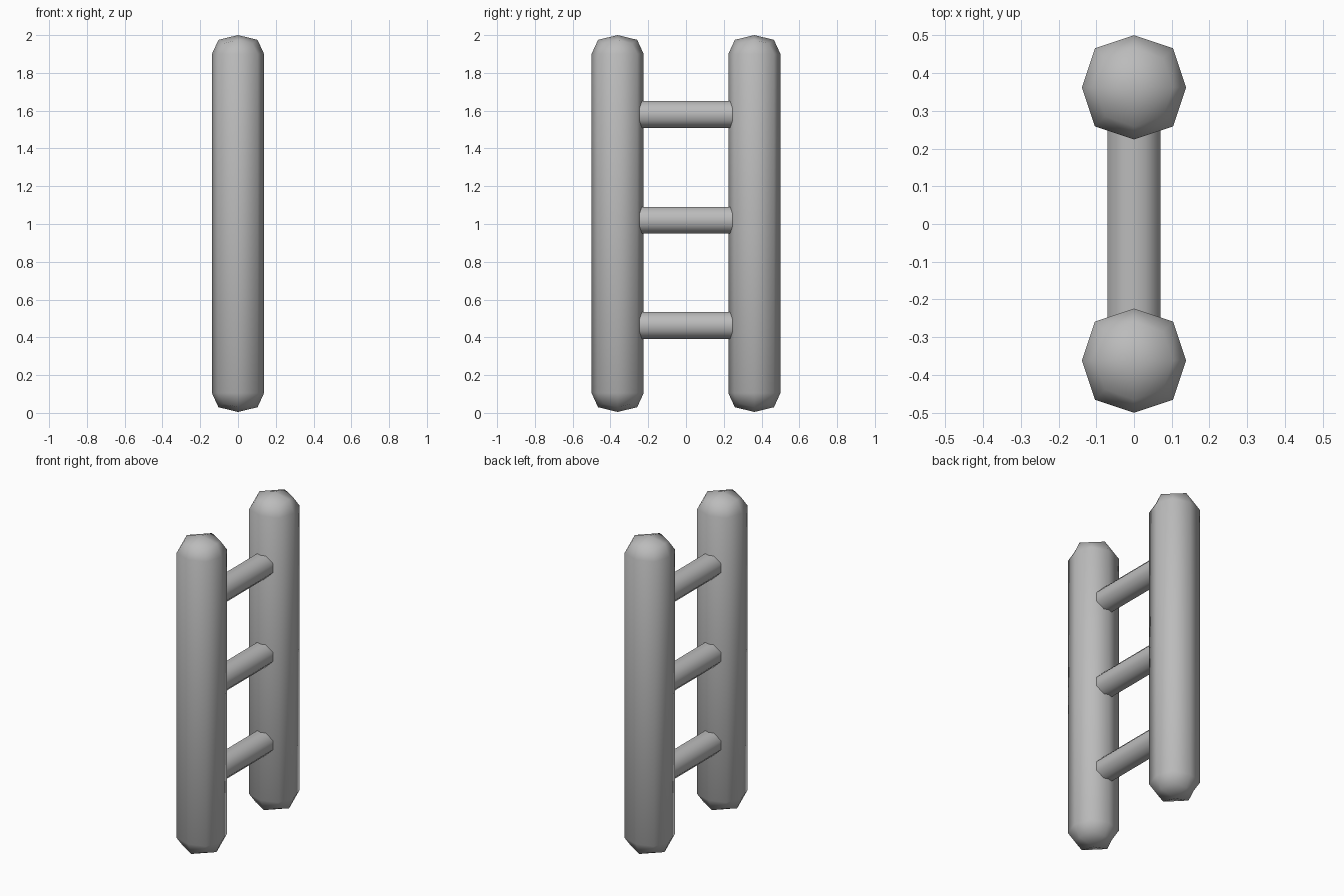
import bpy, bmesh, math

cube = bpy.data.objects.get("Cube")
if cube:
    bpy.data.objects.remove(cube, do_unlink=True)

grey = bpy.data.materials.new("plain_grey")
grey.use_nodes = True
colour = (0.5, 0.5, 0.5, 1)
grey.diffuse_color = colour
grey.node_tree.nodes["Principled BSDF"].inputs["Base Color"].default_value = colour

RAIL_RADIUS, RAIL_Y = 0.138, 0.362
RAIL_HALF, CAP = 0.9975, 0.1
RUNG_APOTHEM, RUNG_HALF = 0.0705, 0.27


def finish(bm, name, location):
    """Turn a bmesh into a smooth, coloured object."""
    bmesh.ops.recalc_face_normals(bm, faces=bm.faces)
    for face in bm.faces:
        face.smooth = True
    mesh = bpy.data.meshes.new(name)
    bm.to_mesh(mesh)
    bm.free()
    mesh.materials.append(grey)
    obj = bpy.data.objects.new(name, mesh)
    obj.location = location
    bpy.context.collection.objects.link(obj)
    return obj


def rail(name, y):
    """Upright post with rounded-cube caps; lower half is mirrored."""
    bm = bmesh.new()
    bmesh.ops.create_cube(bm, size=2)
    bmesh.ops.subdivide_edges(bm, edges=bm.edges, cuts=1, use_grid_fill=True)
    # round the cube: face centres stay, edges and corners draw in
    rounding = {1: 1.0, 2: 0.75, 3: 5 / 9}
    for v in bm.verts:
        v.co *= rounding[sum(abs(c) > 0.1 for c in v.co)]
    bmesh.ops.delete(bm, geom=[v for v in bm.verts if v.co.z < -0.1], context='VERTS')
    for v in bm.verts:
        v.co.x *= RAIL_RADIUS
        v.co.y *= RAIL_RADIUS
        v.co.z = v.co.z * CAP + RAIL_HALF - CAP
    # straight shaft down to the middle
    rim = [e for e in bm.edges if e.is_boundary]
    new = bmesh.ops.extrude_edge_only(bm, edges=rim)["geom"]
    for v in new:
        if isinstance(v, bmesh.types.BMVert):
            v.co.z = 0
    obj = finish(bm, name, (0, y, 2 - RAIL_HALF))
    mirror = obj.modifiers.new("mirror", 'MIRROR')
    mirror.use_axis = (False, False, True)


def rung(name, z):
    """Eight-sided crossbar with flat sides facing up and outward."""
    bm = bmesh.new()
    radius = RUNG_APOTHEM / math.cos(math.pi / 8)
    bmesh.ops.create_cone(bm, cap_ends=False, segments=8, radius1=radius,
                          radius2=radius, depth=2 * RUNG_HALF)
    # align a flat side with the axes whatever the starting angle
    first = next(iter(bm.verts)).co
    turn = math.pi / 8 - math.atan2(first.y, first.x)
    for v in bm.verts:
        x, y, z0 = v.co
        c, s = math.cos(turn), math.sin(turn)
        v.co = (x * c - y * s, z0, x * s + y * c)
    finish(bm, name, (0, 0, z))


rail("front_rail", -RAIL_Y)
rail("back_rail", RAIL_Y)
for label, height in (("lower", 0.463), ("middle", 1.02), ("upper", 1.58)):
    rung(label + "_rung", height)
